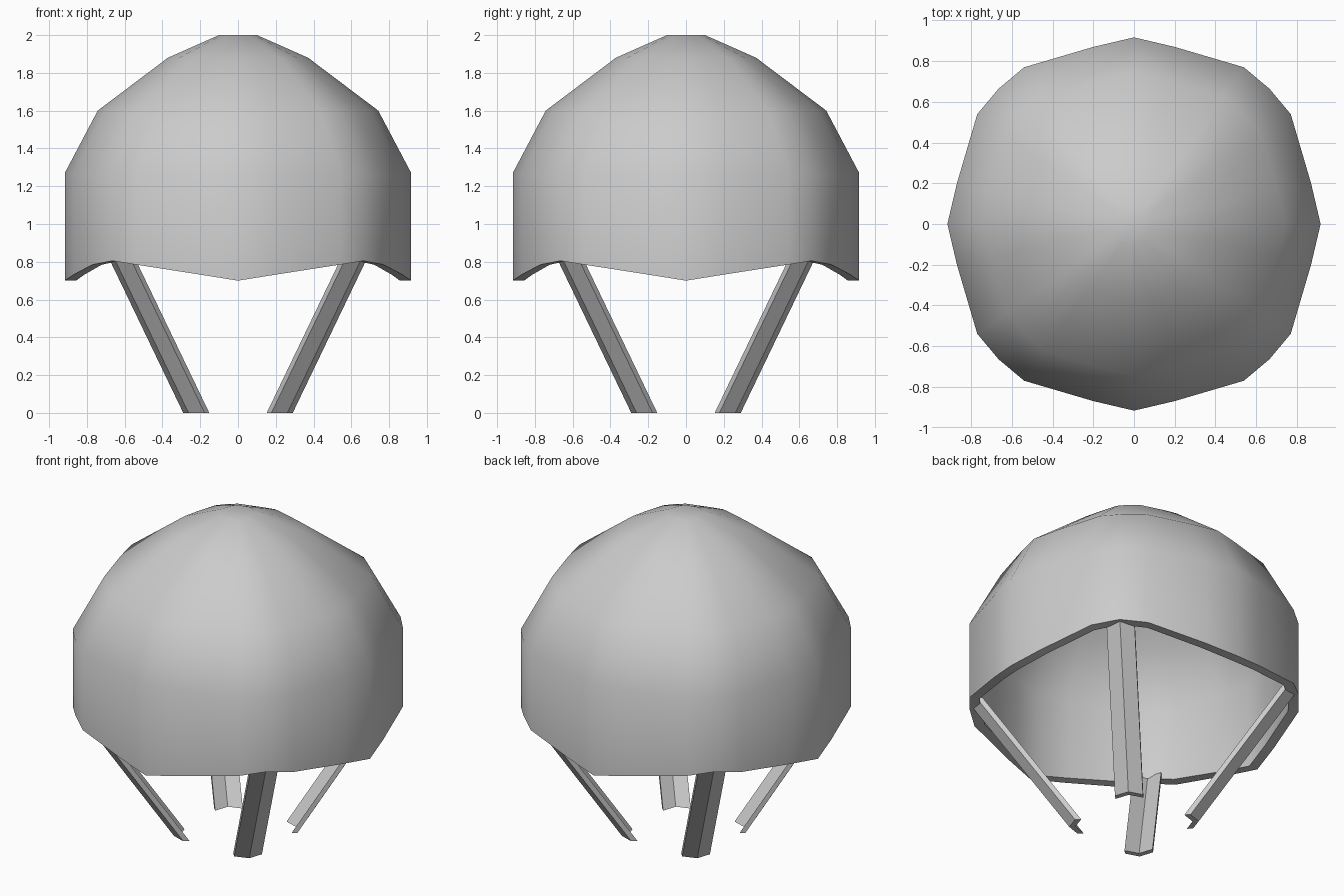
import bpy, bmesh, math
from mathutils import Vector, Matrix

if "Cube" in bpy.data.objects:
    bpy.data.objects.remove(bpy.data.objects["Cube"])


def finish(name, bm, angle):
    bmesh.ops.recalc_face_normals(bm, faces=bm.faces)
    mesh = bpy.data.meshes.new(name)
    bm.to_mesh(mesh)
    bm.free()
    obj = bpy.data.objects.new(name, mesh)
    bpy.context.collection.objects.link(obj)
    bpy.ops.object.select_all(action='DESELECT')
    bpy.context.view_layer.objects.active = obj
    obj.select_set(True)
    bpy.ops.object.shade_smooth_by_angle(angle=math.radians(angle))
    return obj


# Rounded-square outline: one quarter, repeated four times; third value is rim height
quarter = [(.917, 0, .70), (.87, .2, .732), (.77, .54, .785),
           (.665, .665, .805), (.54, .77, .785), (.2, .87, .732)]
outline = []
for k in range(4):
    turn = Matrix.Rotation(k * math.pi / 2, 3, 'Z')
    outline += [turn @ Vector(p) for p in quarter]


def dome_ring(bm, scale, z=None, drop=0):
    return [bm.verts.new((p.x * scale, p.y * scale, p.z if z is None else z))
            for p in outline]


# Dome: outer skin, rim, then inner skin, closed at both crowns
bm = bmesh.new()
profile = [(.11, 2.0), (.405, 1.88), (.81, 1.6), (1, 1.27), (1, None),
           (.935, None), (.935, 1.24), (.75, 1.55), (.36, 1.82), (.09, 1.94)]
rings = [dome_ring(bm, s, z) for s, z in profile]
n = len(outline)
for a, b in zip(rings, rings[1:]):
    for i in range(n):
        j = (i + 1) % n
        bm.faces.new((a[i], a[j], b[j], b[i]))
bm.faces.new(rings[0])
bm.faces.new(rings[-1])
finish("dome_shell", bm, 50)

# Legs: shallow angle-iron section (radial, sideways), leaning out to each rim corner
section = [(.37, 0), (.33, .08), (.295, .08), (.335, 0), (.295, -.08), (.33, -.08)]
top_z, lean = .83, .68
for k in range(4):
    bm = bmesh.new()
    turn = Matrix.Rotation(math.pi / 4 + k * math.pi / 2, 3, 'Z')
    low = [bm.verts.new(turn @ Vector((r, t, 0))) for r, t in section]
    high = [bm.verts.new(turn @ Vector((r + lean * top_z, t, top_z))) for r, t in section]
    for i in range(6):
        j = (i + 1) % 6
        bm.faces.new((low[i], low[j], high[j], high[i]))
    for ring in (low, high):
        bm.faces.new((ring[0], ring[1], ring[2], ring[3]))
        bm.faces.new((ring[0], ring[3], ring[4], ring[5]))
    finish(f"leg_{k + 1}", bm, 20)
